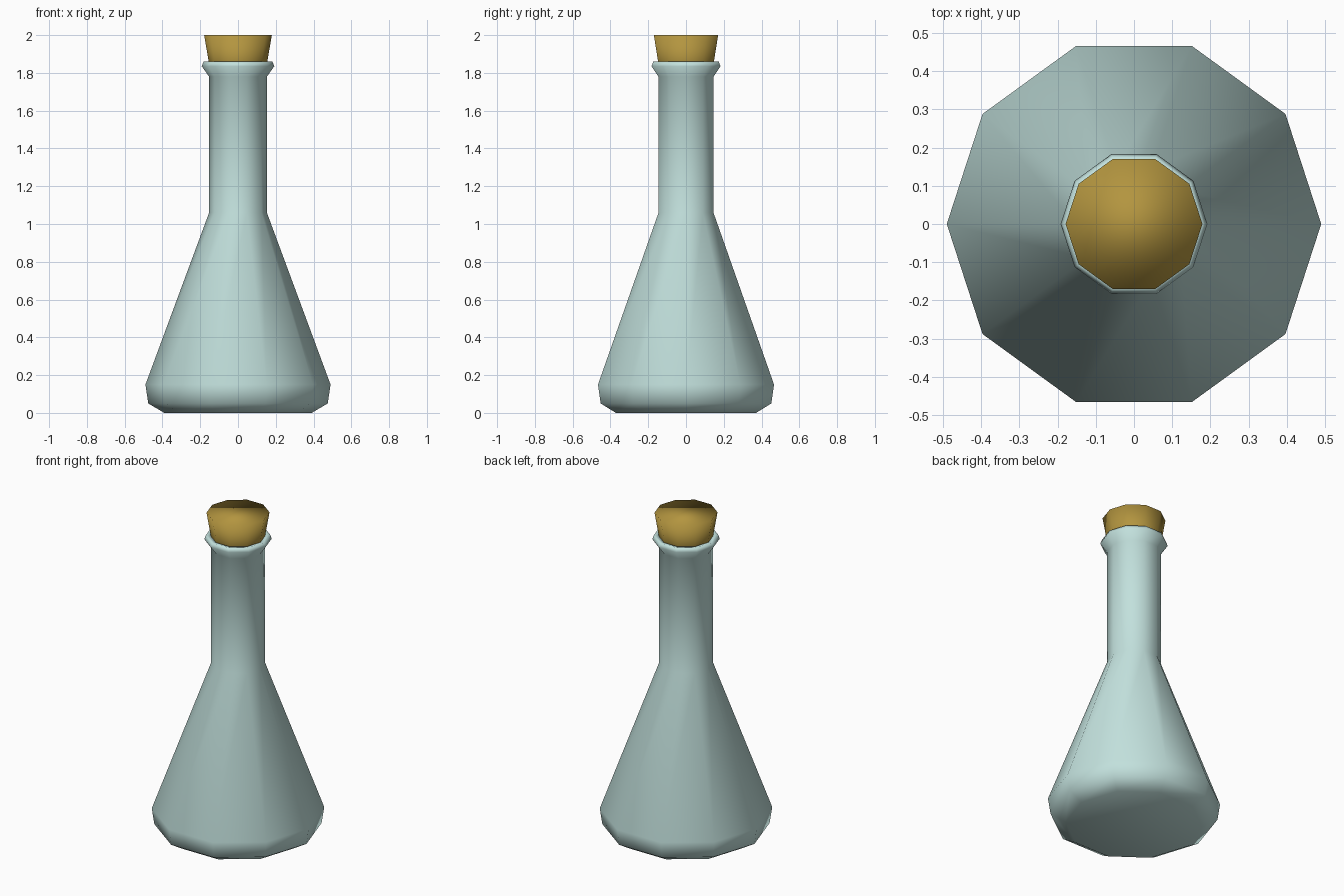
import bpy, bmesh, math

if "Cube" in bpy.data.objects:
    bpy.data.objects.remove(bpy.data.objects["Cube"])

SIDES = 10


def material(name, rgb):
    m = bpy.data.materials.new(name)
    m.diffuse_color = (*rgb, 1.0)
    m.use_nodes = True
    m.node_tree.nodes["Principled BSDF"].inputs["Base Color"].default_value = m.diffuse_color
    return m


def lathe(name, profile, mat, cap_bottom=True, cap_top=True):
    """Spin (radius, height) points into a ten-sided smooth body."""
    bm = bmesh.new()
    rings = []
    for r, z in profile:
        rings.append([bm.verts.new((r * math.cos(2 * math.pi * i / SIDES),
                                    r * math.sin(2 * math.pi * i / SIDES), z))
                      for i in range(SIDES)])
    for a, b in zip(rings, rings[1:]):
        for i in range(SIDES):
            j = (i + 1) % SIDES
            bm.faces.new((a[i], a[j], b[j], b[i]))
    if cap_bottom:
        bm.faces.new(rings[0][::-1])
    if cap_top:
        bm.faces.new(rings[-1])
    for f in bm.faces:
        f.smooth = True
    me = bpy.data.meshes.new(name)
    bm.to_mesh(me)
    bm.free()
    me.materials.append(mat)
    ob = bpy.data.objects.new(name, me)
    bpy.context.collection.objects.link(ob)
    return ob


glass = material("pale_glass", (0.54, 0.75, 0.72))
cork = material("cork_brown", (0.45, 0.30, 0.05))

# Conical flask with straight neck, flared lip and open mouth
lathe("flask", [(0.39, 0.0), (0.475, 0.05), (0.49, 0.15), (0.153, 1.06),
                (0.153, 1.78), (0.192, 1.835), (0.182, 1.86),
                (0.156, 1.855), (0.137, 1.74)], glass, cap_top=False)

# Tapered stopper seated in the mouth
lathe("stopper", [(0.135, 1.74), (0.179, 2.0)], cork)
